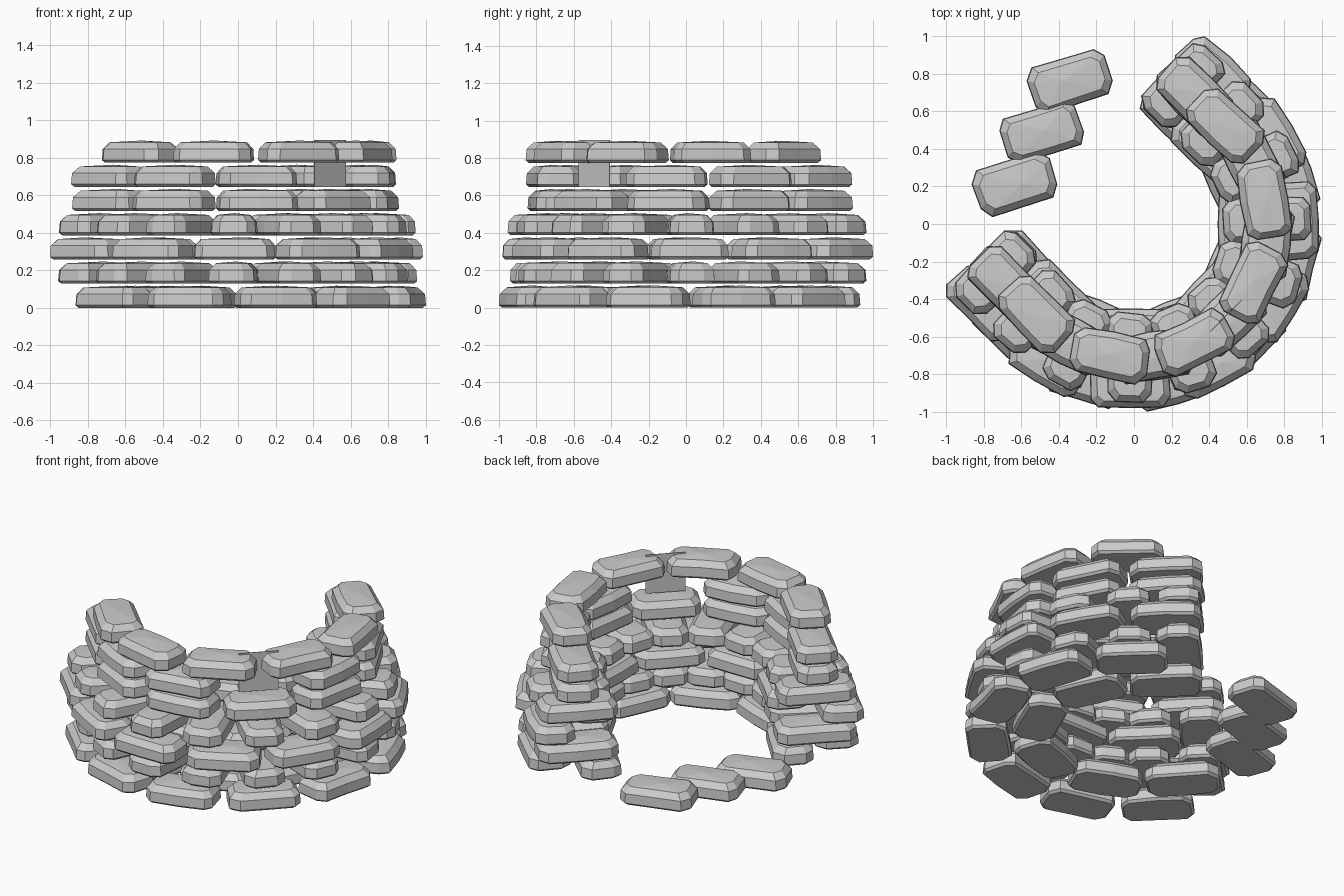
import bpy, bmesh, math, random
from mathutils import Vector, Matrix

if "Cube" in bpy.data.objects:
    bpy.data.objects.remove(bpy.data.objects["Cube"])

random.seed(4)
DIAG = Vector((-1, 1, 0)).normalized()   # direction of the opening
PITCH = 0.129                            # height of one course
H = 0.118                                # stone thickness


def stone(name, x, y, z, rot, length=0.43, width=0.255):
    """Flat-faced slab with clipped corners, tapered shoulders and a slightly domed top."""
    hx, hy, c = length / 2, width / 2, 0.055
    plan = []
    for px, py in ((hx, hy - c), (hx - c * 0.8, hy), (0, hy * 1.03), (-hx + c * 0.8, hy),
                   (-hx, hy - c), (-hx, -hy + c), (-hx + c * 0.8, -hy), (0, -hy * 1.03),
                   (hx - c * 0.8, -hy), (hx, -hy + c)):
        plan.append((px + random.uniform(-.008, .008), py + random.uniform(-.008, .008)))
    bm = bmesh.new()
    rings = []
    # height fraction and inset of every level
    for f, inset in ((0.0, 0.018), (0.12, 0.004), (0.62, 0.008), (0.92, 0.04)):
        sx, sy = 1 - inset / hx, 1 - inset / hy
        rings.append([bm.verts.new((px * sx, py * sy, f * H)) for px, py in plan])
    n = len(plan)
    for lo, hi in zip(rings, rings[1:]):
        for i in range(n):
            j = (i + 1) % n
            bm.faces.new((lo[i], lo[j], hi[j], hi[i]))
    bm.faces.new(rings[0][::-1])
    top = bm.verts.new((random.uniform(-.05, .05), random.uniform(-.02, .02), H))
    for i in range(n):
        bm.faces.new((rings[-1][i], rings[-1][(i + 1) % n], top))
    me = bpy.data.meshes.new(name)
    bm.to_mesh(me)
    bm.free()
    ob = bpy.data.objects.new(name, me)
    ob.matrix_world = Matrix.Translation((x, y, z)) @ Matrix.Rotation(rot, 4, 'Z')
    bpy.context.collection.objects.link(ob)


def place(name, s, r, z, header=False):
    """Put a stone at distance s along a U path: half circle of radius r plus straight ends."""
    half = r * math.pi / 2
    sc = max(-half, min(half, s))
    a = -math.pi / 4 + sc / r
    p = Vector((math.cos(a), math.sin(a), 0)) * r + DIAG * abs(s - sc)
    rot = a + random.uniform(-.03, .03)
    if header:
        stone(name, p.x, p.y, z, rot, 0.48, 0.25)
    else:
        stone(name, p.x, p.y, z, rot + math.pi / 2)


def row(name, count, spacing, r, course, header=False, skip=()):
    for i in range(count):
        if i not in skip:
            place(f"{name}_{i + 1}", (i - (count - 1) / 2) * spacing, r,
                  (course - 1) * PITCH, header)


# Double rings of lengthwise stones
row("course1_outer", 7, 0.470, 0.86, 1)
row("course1_inner", 6, 0.457, 0.575, 1)
row("course3_outer", 8, 0.462, 0.86, 3)
row("course3_inner", 5, 0.457, 0.575, 3)

# Courses of crosswise stones
row("course2_header", 11, 0.29, 0.71, 2, header=True)
row("course4_header", 11, 0.29, 0.71, 4, header=True)

# Single rings on top, with a gap in the middle of course 6
row("course5", 7, 0.457, 0.71, 5)
row("course6", 7, 0.457, 0.71, 6, skip=(3,))
row("course7", 6, 0.457, 0.71, 7)

# Loose stones lying across the opening
for i, (x, y) in enumerate(((-0.345, 0.76), (-0.49, 0.49), (-0.635, 0.215))):
    stone(f"loose_stone_{i + 1}", x, y, 0, math.radians(18), 0.44, 0.26)

# Thin panel filling the gap
bpy.ops.mesh.primitive_cube_add(size=1, location=(0.49, -0.49, 0.77),
                                rotation=(0, 0, math.pi / 4))
panel = bpy.context.object
panel.name = "gap_panel"
panel.scale = (0.235, 0.004, 0.25)
